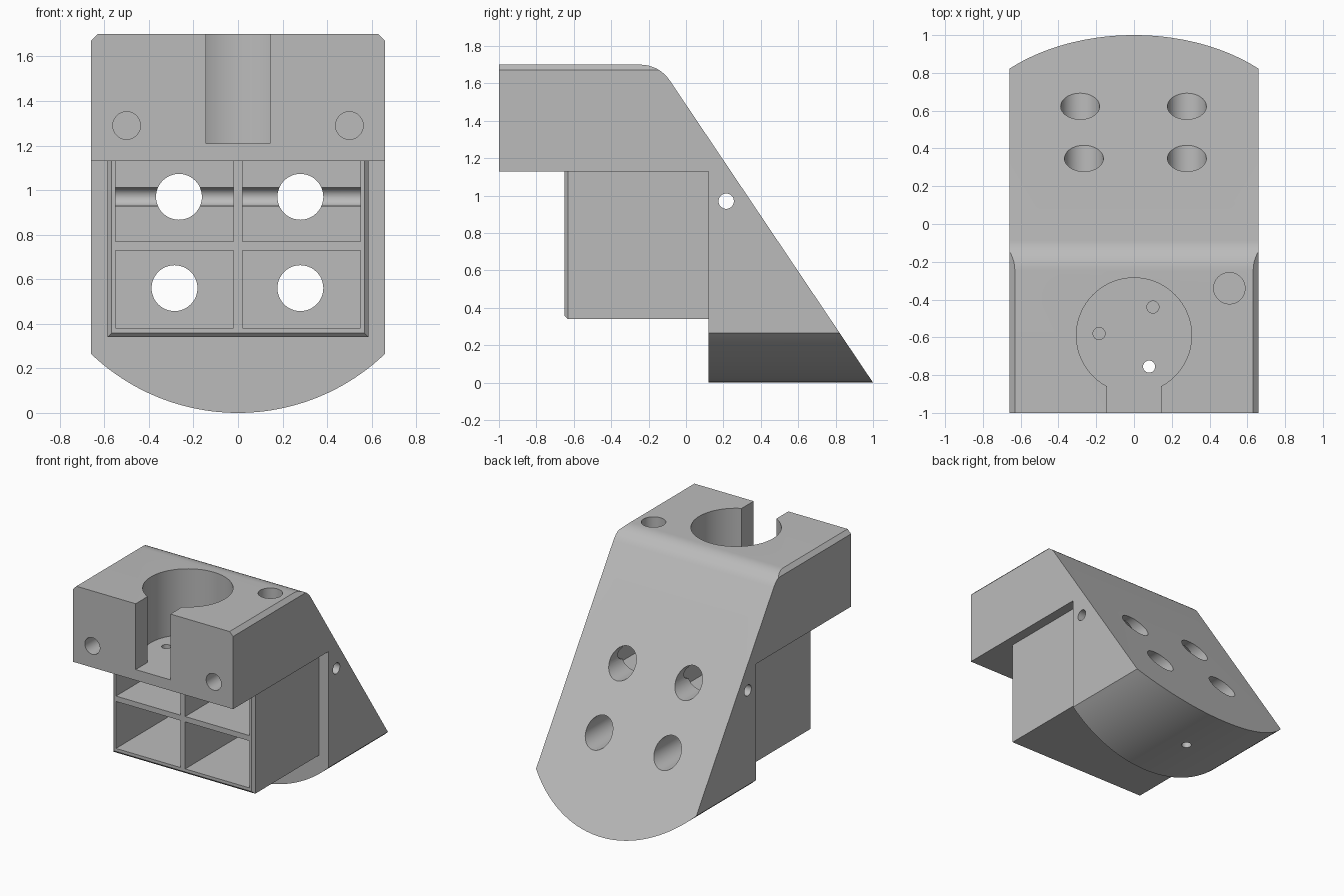
import bpy
import bmesh
from math import cos, sin, radians, asin
from mathutils import Matrix, Vector

start = bpy.data.objects.get("Cube")
if start:
    bpy.data.objects.remove(start, do_unlink=True)

grey = bpy.data.materials.new("plain grey")
grey.use_nodes = True
grey.diffuse_color = (0.5, 0.5, 0.5, 1)
grey.node_tree.nodes["Principled BSDF"].inputs["Base Color"].default_value = (0.5, 0.5, 0.5, 1)


def add_object(name, bm):
    bmesh.ops.recalc_face_normals(bm, faces=bm.faces)
    mesh = bpy.data.meshes.new(name)
    bm.to_mesh(mesh)
    bm.free()
    mesh.materials.append(grey)
    ob = bpy.data.objects.new(name, mesh)
    bpy.context.collection.objects.link(ob)
    return ob


def prism(name, points, offset):
    """Extrude a closed outline along an offset."""
    bm = bmesh.new()
    face = bm.faces.new([bm.verts.new(p) for p in points])
    out = bmesh.ops.extrude_face_region(bm, geom=[face])
    verts = [v for v in out["geom"] if isinstance(v, bmesh.types.BMVert)]
    bmesh.ops.translate(bm, verts=verts, vec=offset)
    return add_object(name, bm)


def box(name, low, high, front_chamfer=0):
    low, high = Vector(low), Vector(high)
    bm = bmesh.new()
    bmesh.ops.create_cube(bm, size=1)
    for v in bm.verts:
        v.co = (low + high) / 2 + v.co * (high - low)
    if front_chamfer:
        edges = [e for e in bm.edges if all(abs(v.co.y - low.y) < 1e-5 for v in e.verts)]
        bmesh.ops.bevel(bm, geom=edges, offset=front_chamfer, segments=1, affect='EDGES')
    return add_object(name, bm)


def rod(name, start, end, radius, sides=48):
    start, end = Vector(start), Vector(end)
    axis = end - start
    turn = axis.to_track_quat('Z', 'Y').to_matrix().to_4x4()
    bm = bmesh.new()
    bmesh.ops.create_cone(bm, cap_ends=True, segments=sides, radius1=radius, radius2=radius,
                          depth=axis.length, matrix=Matrix.Translation((start + end) / 2) @ turn)
    return add_object(name, bm)


def combine(target, other, operation):
    mod = target.modifiers.new(operation.lower(), 'BOOLEAN')
    mod.operation, mod.solver, mod.object = operation, 'EXACT', other
    with bpy.context.temp_override(object=target, active_object=target):
        bpy.ops.object.modifier_apply(modifier=mod.name)
    bpy.data.objects.remove(other, do_unlink=True)


HALF = 0.66

# Wedge body: side profile with a rounded upper shoulder
shoulder = [(-0.244 + 0.188 * cos(radians(a)), 1.512 + 0.188 * sin(radians(a)))
            for a in range(90, 33, -7)]
side = [(-1, 1.13), (-1, 1.7)] + shoulder + [(1, 0), (0.12, 0), (0.12, 1.13)]
bracket = prism("mounting_bracket", [(-0.8, y, z) for y, z in side], (1.6, 0, 0))

# Front outline: round bottom and small top chamfers
radius = 0.954
spread = asin(HALF / radius)
outline = [(radius * sin(spread * i / 24), radius - radius * cos(spread * i / 24))
           for i in range(-24, 25)]
outline += [(HALF, 1.67), (HALF - 0.03, 1.7), (0.03 - HALF, 1.7), (-HALF, 1.67)]
# Lift the chamfered top a hair so the flat top stays clean
outline = [(x, z + 0.001 if z > 1.6 else z) for x, z in outline]
combine(bracket, prism("outline", [(x, -1.2, z) for x, z in outline], (0, 2.4, 0)), 'INTERSECT')

# Compartment housing under the clamp block
combine(bracket, box("housing", (-0.585, -0.65, 0.34), (0.585, 0.16, 1.17), 0.018), 'UNION')

# Four open compartments
for x in (-0.55, 0.02):
    for low, high in ((0.38, 0.73), (0.77, 1.13)):
        combine(bracket, box("cell", (x, -0.8, low), (x + 0.53, 0.213, high)), 'DIFFERENCE')

# Round socket with its front slot
combine(bracket, rod("socket", (0, -0.59, 1.21), (0, -0.59, 1.9), 0.305, 96), 'DIFFERENCE')
combine(bracket, box("slot", (-0.143, -1.1, 1.21), (0.143, -0.59, 1.9)), 'DIFFERENCE')

# Ports through the sloped back
for x, z in ((-0.265, 0.97), (0.28, 0.97), (-0.285, 0.56), (0.28, 0.56)):
    combine(bracket, rod("port", (x, 0.1, z), (x, 1.2, z), 0.103), 'DIFFERENCE')

# Cross pin bore
combine(bracket, rod("pin_bore", (-0.8, 0.215, 0.97), (0.8, 0.215, 0.97), 0.041), 'DIFFERENCE')

# Small holes in the socket floor
for x, y in ((0.08, -0.755), (0.1, -0.44), (-0.185, -0.58)):
    combine(bracket, rod("floor_hole", (x, y, 1.0), (x, y, 1.3), 0.032, 24), 'DIFFERENCE')

# Blind holes: front pair, top and bottom
for x in (-0.5, 0.5):
    combine(bracket, rod("front_hole", (x, -1.1, 1.29), (x, -0.6, 1.29), 0.062), 'DIFFERENCE')
combine(bracket, rod("top_hole", (0.505, -0.34, 1.25), (0.505, -0.34, 1.9), 0.083), 'DIFFERENCE')
combine(bracket, rod("bottom_hole", (0, 0.575, -0.1), (0, 0.575, 0.3), 0.035, 24), 'DIFFERENCE')

# Smooth round walls, sharp edges kept
bpy.ops.object.select_all(action='DESELECT')
bracket.select_set(True)
bpy.context.view_layer.objects.active = bracket
bpy.ops.object.shade_smooth_by_angle(angle=radians(25))
